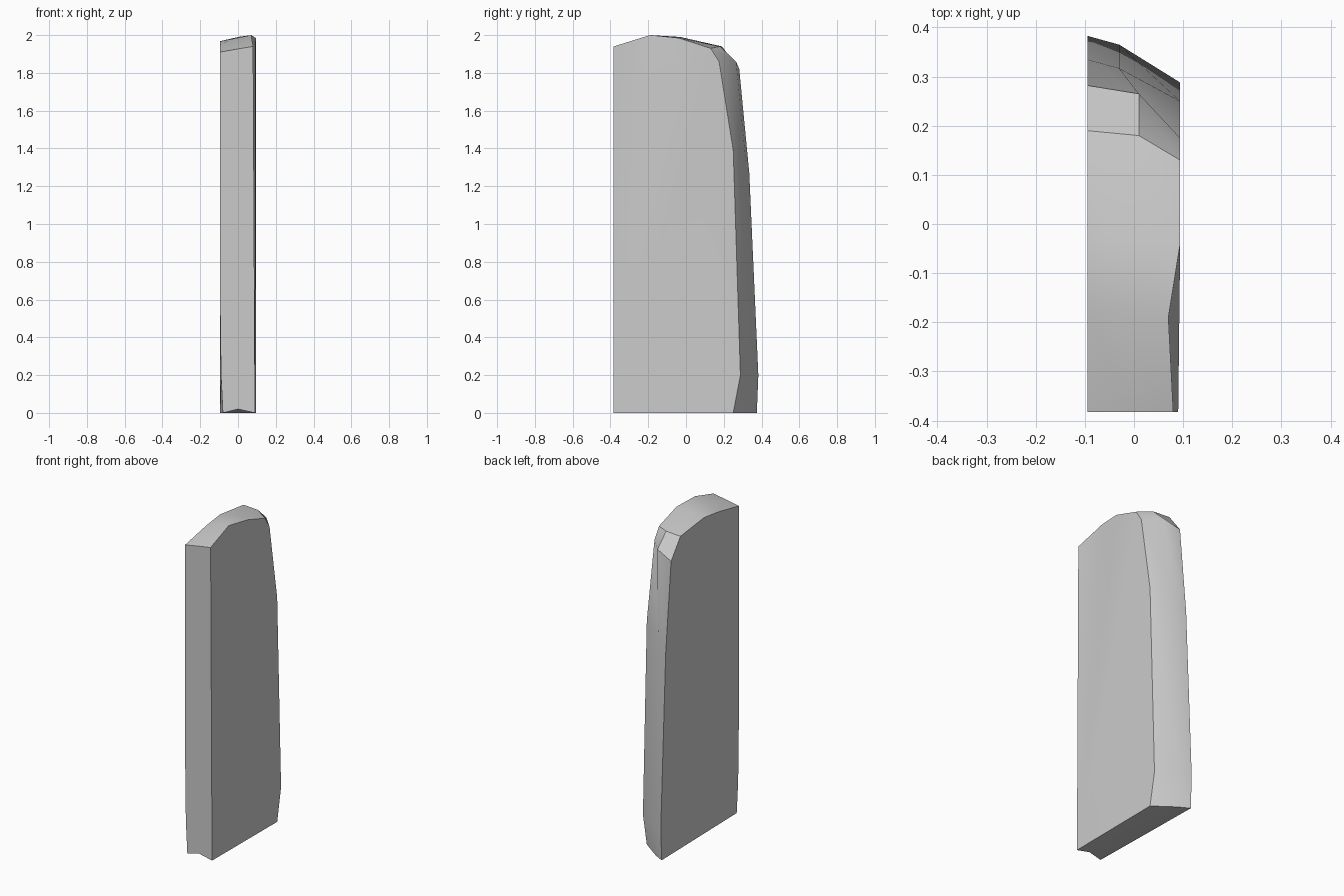
import bpy, bmesh
from math import radians

cube = bpy.data.objects.get("Cube")
if cube:
    bpy.data.objects.remove(cube, do_unlink=True)

# Warm-neutral stone grey
grey = bpy.data.materials.new("light_grey")
grey.use_nodes = True
colour = (0.6, 0.6, 0.6, 1)
grey.diffuse_color = colour
grey.node_tree.nodes["Principled BSDF"].inputs["Base Color"].default_value = colour

# Ribs around the rim: left side, middle and right side of the slab
ribs = [
    ((.09, -.383, 0), (0, -.383, .02), (-.08, -.383, 0)),
    ((.08, -.383, 1.94), (0, -.383, 1.927), (-.095, -.383, 1.91)),
    ((.07, -.19, 2), (-.03, -.17, 1.98), (-.095, -.18, 1.95)),
    ((.094, -.04, 1.985), (0, -.03, 1.99), (-.095, -.04, 1.968)),
    ((.094, .13, 1.93), (.01, .18, 1.94), (-.095, .19, 1.94)),
    ((.094, .175, 1.86), (.01, .265, 1.86), (-.095, .282, 1.82)),
    ((.094, .25, 1.39), (-.03, .317, 1.33), (-.095, .335, 1.27)),
    ((.094, .288, .2), (-.03, .365, .2), (-.095, .383, .2)),
    ((.094, .25, 0), (-.03, .34, 0), (-.095, .375, 0)),
]

bm = bmesh.new()
rows = [[bm.verts.new(p) for p in rib] for rib in ribs]

# Front face, with its right edge tapering in towards the foot
taper = [bm.verts.new((x, -.383, z)) for x, z in ((-.09, .2), (-.095, .6))]
bm.faces.new(rows[0] + taper + rows[1][::-1])

# Top and rounded back, then the underside
for a, b in zip(rows[1:], rows[2:] + [rows[0]]):
    for i in range(2):
        bm.faces.new((a[i], a[i + 1], b[i + 1], b[i]))


def fan(hub, rim):
    for a, b in zip(rim, rim[1:]):
        bm.faces.new((hub, a, b))


# Broad side faces
fan(rows[0][0], [r[0] for r in rows[1:]])
fan(rows[-1][2], [rows[0][2]] + taper + [r[2] for r in rows[1:-1]])

bmesh.ops.recalc_face_normals(bm, faces=bm.faces)
mesh = bpy.data.meshes.new("standing_slab")
bm.to_mesh(mesh)
bm.free()
mesh.materials.append(grey)
slab = bpy.data.objects.new("standing_slab", mesh)
bpy.context.collection.objects.link(slab)

# Smooth the gentle bends and keep the rim crisp
bpy.ops.object.select_all(action='DESELECT')
slab.select_set(True)
bpy.context.view_layer.objects.active = slab
bpy.ops.object.shade_smooth_by_angle(angle=radians(30))
